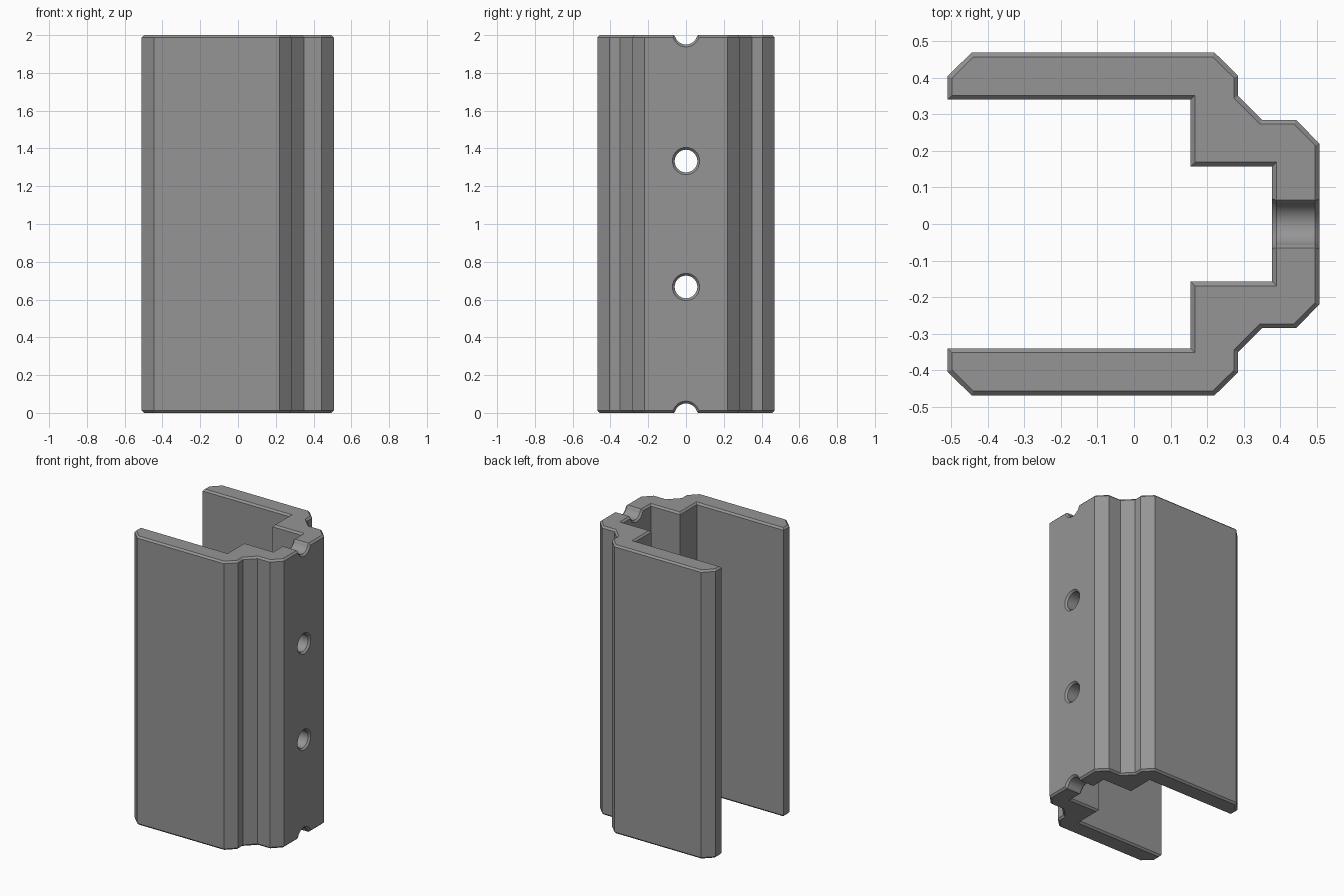
import bpy, bmesh, math
from mathutils import Vector

if "Cube" in bpy.data.objects:
    bpy.data.objects.remove(bpy.data.objects["Cube"])

H = 2.0        # height
C = 0.012      # chamfer width
R = 0.06       # hole radius
X_IN, X_OUT = 0.378, 0.507   # inner and outer faces of the drilled web

grey = bpy.data.materials.new("grey")
grey.diffuse_color = (0.3, 0.3, 0.3, 1)
grey.use_nodes = True
grey.node_tree.nodes["Principled BSDF"].inputs["Base Color"].default_value = grey.diffuse_color


def loft(name, rings):
    """Closed solid through rings of equal point count."""
    bm = bmesh.new()
    loops = [[bm.verts.new(p) for p in ring] for ring in rings]
    n = len(loops[0])
    for a, b in zip(loops, loops[1:]):
        for i in range(n):
            j = (i + 1) % n
            bm.faces.new((a[i], a[j], b[j], b[i]))
    bm.faces.new(loops[0][::-1])
    bm.faces.new(loops[-1])
    bmesh.ops.recalc_face_normals(bm, faces=bm.faces)
    mesh = bpy.data.meshes.new(name)
    bm.to_mesh(mesh)
    bm.free()
    mesh.materials.append(grey)
    ob = bpy.data.objects.new(name, mesh)
    bpy.context.collection.objects.link(ob)
    return ob


def inset(points, d):
    """Mitred inward offset of a counter-clockwise outline."""
    out = []
    for i, p in enumerate(points):
        e1 = (p - points[i - 1]).normalized()
        e2 = (points[(i + 1) % len(points)] - p).normalized()
        n1, n2 = Vector((-e1.y, e1.x)), Vector((-e2.y, e2.x))
        out.append(p + (n1 + n2) * d / (1 + n1.dot(n2)))
    return out


# Channel: mirrored outline, extruded with chamfered ends
half = [(X_OUT, 0.22), (0.443, 0.285), (0.35, 0.285), (0.285, 0.35),
        (0.285, 0.405), (0.22, 0.469), (-0.444, 0.469), (-0.51, 0.404),
        (-0.51, 0.34), (0.155, 0.34), (0.155, 0.157), (X_IN, 0.157)]
outline = [Vector(p) for p in half + [(x, -y) for x, y in reversed(half)]]
small = inset(outline, C)
channel = loft("channel", [[(p.x, p.y, z) for p in ring] for ring, z in
                           ((small, 0), (outline, C), (outline, H - C), (small, H))])

# Stations along x with the radius growth that makes the countersinks
stations = [(X_IN - 0.02, C), (X_IN, C), (X_IN + C, 0),
            (X_OUT - C, 0), (X_OUT, C), (X_OUT + 0.02, C)]
N = 48


def hole_ring(x, r, z):
    return [(x, r * math.cos(math.tau * i / N), z + r * math.sin(math.tau * i / N))
            for i in range(N)]


def notch_ring(x, r, end, s):
    # half circle below the end face, flared lips, then open space past the end
    cz = 0.01
    pts = []
    for i in range(N // 2 + 1):
        a = math.pi + math.asin(0.3) + (math.pi - 2 * math.asin(0.3)) * i / (N // 2)
        pts.append((r * math.cos(a), cz + r * math.sin(a)))
    w = pts[-1][0] + C
    pts += [(w, C - 0.008), (w, 0.1), (-w, 0.1), (-w, C - 0.008)]
    return [(x, y, end + s * z) for y, z in pts]


# Cutters: two through holes and a half-round notch at each end
cutters = [loft("hole_cutter", [hole_ring(x, R + g, z) for x, g in stations])
           for z in (H / 3, 2 * H / 3)]
cutters += [loft("notch_cutter", [notch_ring(x, R + g, end, s) for x, g in stations])
            for end, s in ((0, -1), (H, 1))]

bpy.context.view_layer.objects.active = channel
channel.select_set(True)
for cutter in cutters:
    mod = channel.modifiers.new("cut", 'BOOLEAN')
    mod.operation = 'DIFFERENCE'
    mod.solver = 'EXACT'
    mod.object = cutter
    bpy.ops.object.modifier_apply(modifier=mod.name)
for cutter in cutters:
    bpy.data.objects.remove(cutter, do_unlink=True)

bpy.ops.object.shade_smooth_by_angle(angle=math.radians(25))
